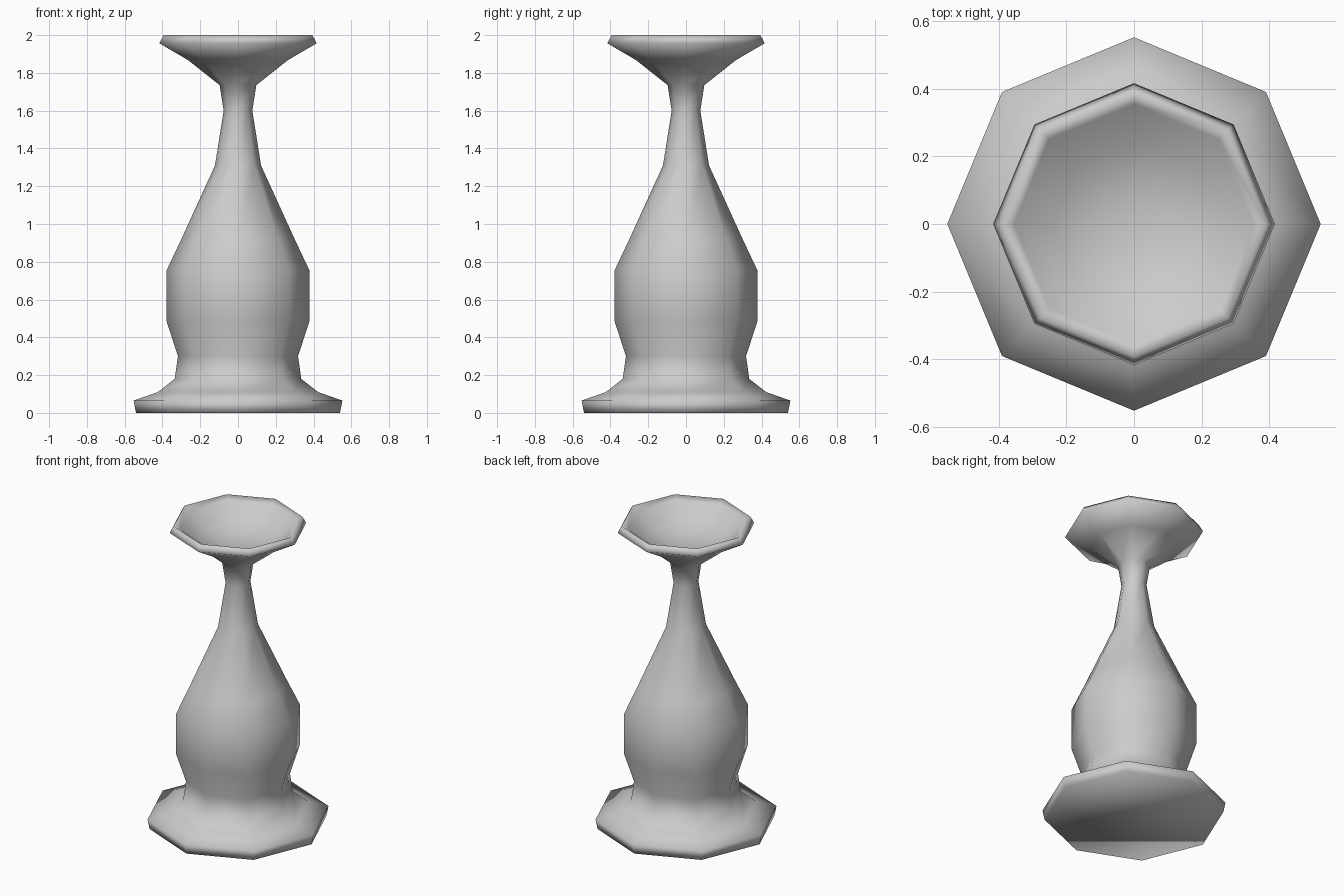
import bpy
import bmesh
from math import cos, sin, pi

SIDES = 8

cube = bpy.data.objects.get("Cube")
if cube:
    bpy.data.objects.remove(cube, do_unlink=True)

grey = bpy.data.materials.new("light_grey")
grey.use_nodes = True
colour = (0.6, 0.6, 0.6, 1)
grey.diffuse_color = colour
grey.node_tree.nodes["Principled BSDF"].inputs["Base Color"].default_value = colour


def lathe(name, profile, material):
    """Turn a (radius, height) profile into a capped, smooth-shaded solid."""
    bm = bmesh.new()
    rings = [[bm.verts.new((r * cos(2 * pi * i / SIDES), r * sin(2 * pi * i / SIDES), z))
              for i in range(SIDES)] for r, z in profile]
    for low, high in zip(rings, rings[1:]):
        for i in range(SIDES):
            j = (i + 1) % SIDES
            bm.faces.new((low[i], low[j], high[j], high[i]))
    bm.faces.new(rings[0][::-1])
    bm.faces.new(rings[-1])
    for face in bm.faces:
        face.smooth = True
    mesh = bpy.data.meshes.new(name)
    bm.to_mesh(mesh)
    bm.free()
    mesh.materials.append(material)
    obj = bpy.data.objects.new(name, mesh)
    bpy.context.collection.objects.link(obj)
    return obj


# Profile runs up the outside, over the rim and down into the dish
foot = [(0.54, 0), (0.553, 0.065), (0.425, 0.11), (0.335, 0.18)]
body = [(0.318, 0.3), (0.378, 0.485), (0.378, 0.755), (0.3, 0.92)]
neck = [(0.122, 1.31), (0.076, 1.6), (0.097, 1.735)]
cup = [(0.265, 1.868), (0.417, 1.957), (0.393, 2.0)]
dish = [(0.355, 1.975), (0.24, 1.885), (0.08, 1.85)]

lathe("candlestick", foot + body + neck + cup + dish, grey)
